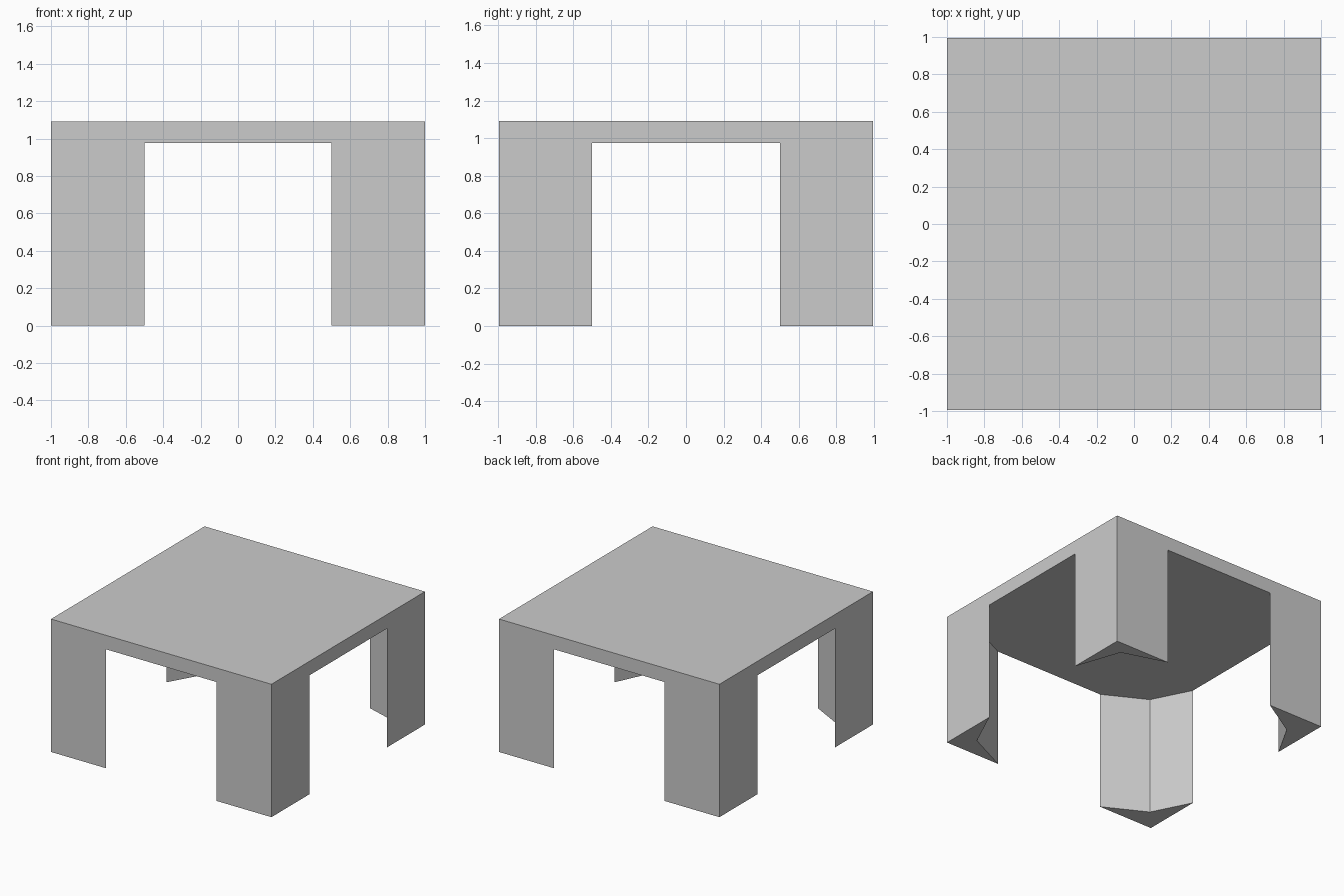
import bpy, bmesh

if "Cube" in bpy.data.objects:
    bpy.data.objects.remove(bpy.data.objects["Cube"])

X, Y = 1.0, 0.995        # half sizes of the top
E = 0.5                  # where each leg ends along a side
UNDER, TOP = 0.975, 1.09

# Corners counter-clockwise, with the inner crease point of each leg
corners = [(-1, -1, (-0.84, -0.815)), (1, -1, (0.845, -0.83)),
           (1, 1, (0.87, 0.88)), (-1, 1, (-0.835, 0.79))]

bm = bmesh.new()


def face(points):
    bm.faces.new([bm.verts.new(p) for p in points])


def leg_profile(sx, sy, inner):
    """Arrow-shaped leg section: corner, end on the x side, crease, end on the y side."""
    return [(sx * X, sy * Y), (sx * E, sy * Y), inner, (sx * X, sy * E)]


underside = []
for i, (sx, sy, inner) in enumerate(corners):
    corner, on_x, crease, on_y = leg_profile(sx, sy, inner)

    # Foot and the two inner walls of the leg
    face([(*p, 0) for p in (corner, on_x, crease, on_y)])
    for a, b in ((on_x, crease), (crease, on_y)):
        face([(*a, 0), (*b, 0), (*b, UNDER), (*a, UNDER)])
    arc = [on_y, crease, on_x]
    underside += arc if i % 2 == 0 else arc[::-1]

    # Outer side with its opening, running to the next corner
    nx, ny, n_inner = corners[(i + 1) % 4]
    n_corner, n_on_x, _, n_on_y = leg_profile(nx, ny, n_inner)
    start, end = (on_x, n_on_x) if sy == ny else (on_y, n_on_y)
    face([(*corner, 0), (*start, 0), (*start, UNDER), (*end, UNDER),
          (*end, 0), (*n_corner, 0), (*n_corner, TOP), (*corner, TOP)])

# Underside and table top
face([(*p, UNDER) for p in underside])
face([(sx * X, sy * Y, TOP) for sx, sy, _ in corners])

bmesh.ops.remove_doubles(bm, verts=bm.verts[:], dist=0.0005)
bmesh.ops.recalc_face_normals(bm, faces=bm.faces[:])
mesh = bpy.data.meshes.new("table")
bm.to_mesh(mesh)
bm.free()
table = bpy.data.objects.new("table", mesh)
bpy.context.collection.objects.link(table)
